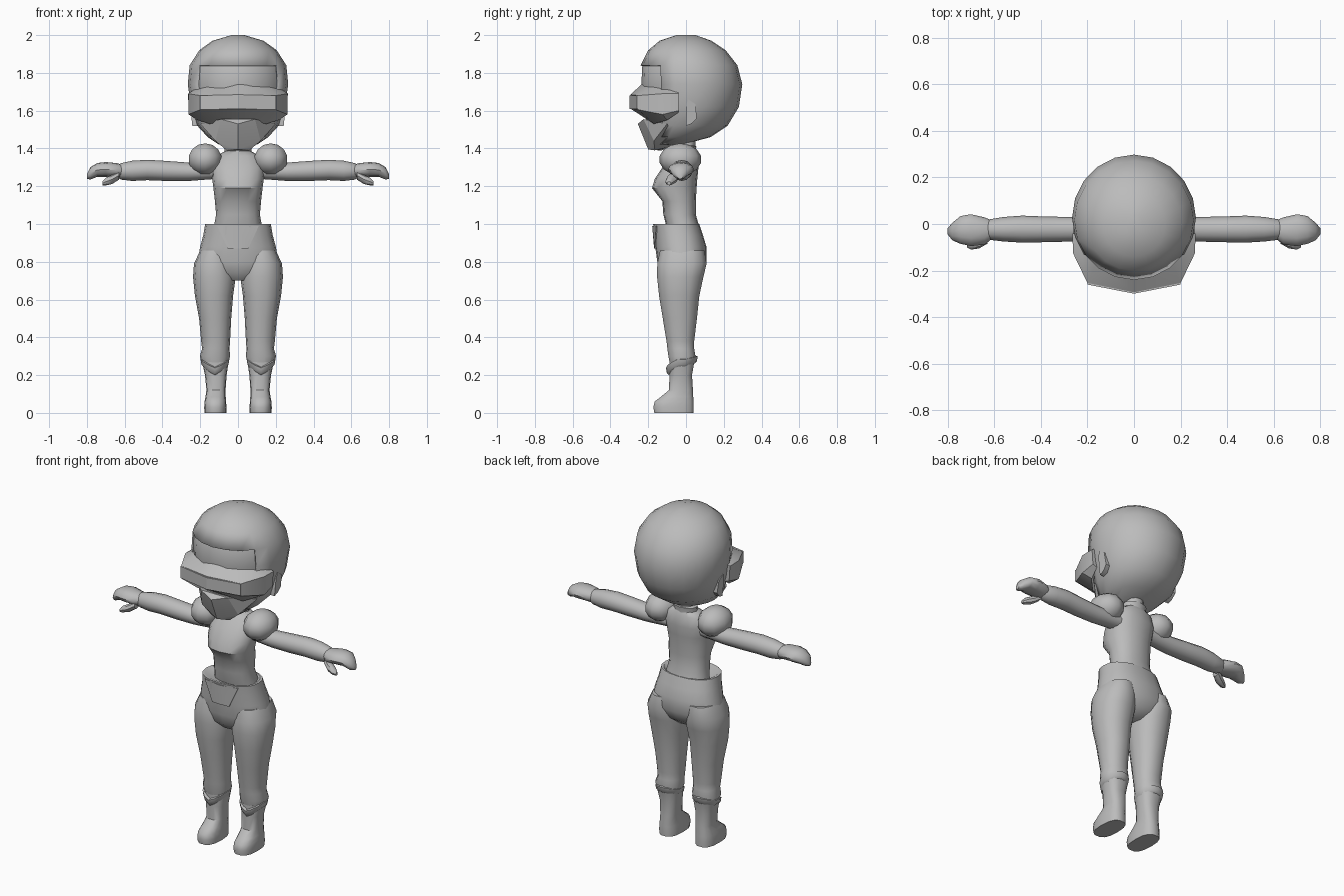
import bpy, bmesh, math
from mathutils import Vector

if "Cube" in bpy.data.objects:
    bpy.data.objects.remove(bpy.data.objects["Cube"])

grey = bpy.data.materials.new("plain_grey")
grey.diffuse_color = (0.5, 0.5, 0.5, 1)
grey.use_nodes = True
grey.node_tree.nodes["Principled BSDF"].inputs["Base Color"].default_value = grey.diffuse_color


def finish(name, bm, mirror=False, angle=40):
    bmesh.ops.recalc_face_normals(bm, faces=bm.faces)
    me = bpy.data.meshes.new(name)
    bm.to_mesh(me)
    bm.free()
    me.materials.append(grey)
    ob = bpy.data.objects.new(name, me)
    bpy.context.collection.objects.link(ob)
    bpy.ops.object.select_all(action='DESELECT')
    ob.select_set(True)
    bpy.context.view_layer.objects.active = ob
    if angle:
        bpy.ops.object.shade_smooth_by_angle(angle=math.radians(angle))
    if mirror:
        m = ob.modifiers.new("mirror", 'MIRROR')
        m.use_mirror_merge = False
    return ob


def ring_loft(rings, axis='Z', n=16, power=2.0):
    """Each ring: position along the axis, then min/max of the two other axes."""
    bm = bmesh.new()
    loops = []
    for p, a0, a1, b0, b1 in rings:
        loop = []
        for i in range(n):
            t = math.tau * i / n
            c, s = math.cos(t), math.sin(t)
            u = math.copysign(abs(c) ** (2 / power), c)
            v = math.copysign(abs(s) ** (2 / power), s)
            a = (a0 + a1) / 2 + u * (a1 - a0) / 2
            b = (b0 + b1) / 2 + v * (b1 - b0) / 2
            loop.append(bm.verts.new((a, b, p) if axis == 'Z' else (p, a, b)))
        loops.append(loop)
    for lo, hi in zip(loops, loops[1:]):
        for i in range(n):
            j = (i + 1) % n
            bm.faces.new((lo[i], lo[j], hi[j], hi[i]))
    bm.faces.new(loops[0])
    bm.faces.new(loops[-1])
    return bm


def hull(points, both=False):
    bm = bmesh.new()
    for x, y, z in points:
        bm.verts.new((x, y, z))
        if both and x:
            bm.verts.new((-x, y, z))
    out = bmesh.ops.convex_hull(bm, input=bm.verts)
    bmesh.ops.delete(bm, geom=[v for v in bm.verts if not v.link_faces], context='VERTS')
    return bm


# head: inner face, then a hair shell with an opening at the front
head = [(1.39, .03, -.19, -.13), (1.42, .10, -.20, -.02), (1.46, .16, -.21, .13),
        (1.52, .215, -.215, .22), (1.62, .248, -.23, .28), (1.74, .266, -.245, .298),
        (1.84, .256, -.24, .272), (1.92, .205, -.20, .21), (1.97, .135, -.14, .135),
        (2.0, .035, -.05, .05)]
k = .965
face = [(1.69 + (z - 1.69) * k, -w * k, w * k, y0 * k, y1 * k) for z, w, y0, y1 in head]
finish("face", ring_loft(face, n=20))
bm = ring_loft([(z, -w, w, y0, y1) for z, w, y0, y1 in head], n=20)
gone = [f for f in bm.faces if f.calc_center_median().y < -.12
        and f.calc_center_median().z < 1.84]
bmesh.ops.delete(bm, geom=gone, context='FACES')
hair = finish("hair", bm)
shell = hair.modifiers.new("thickness", 'SOLIDIFY')
shell.thickness, shell.offset = .012, -1

# pointed chin guard
finish("chin_guard", hull([(0, -.255, 1.53), (.09, -.225, 1.555), (.2, -.1, 1.53),
                           (.12, -.17, 1.44), (0, -.2, 1.395), (.06, -.165, 1.39),
                           (.08, -.03, 1.42)], True), angle=20)

# wrap-around visor: inner top, outer top, outer bottom, inner bottom at each station
half = [((0, -.225, 1.75), (0, -.293, 1.685), (0, -.293, 1.61), (0, -.20, 1.55)),
        ((.165, -.175, 1.725), (.20, -.253, 1.68), (.20, -.253, 1.605), (.15, -.17, 1.53)),
        ((.235, -.09, 1.71), (.262, -.125, 1.69), (.262, -.125, 1.58), (.215, -.10, 1.55)),
        ((.24, -.04, 1.70), (.264, -.04, 1.69), (.258, -.04, 1.60), (.23, -.04, 1.59))]
stations = [[(-x, y, z) for x, y, z in s] for s in half[:0:-1]] + half
bm = bmesh.new()
cols = [[bm.verts.new(p) for p in s] for s in stations]
for a, b in zip(cols, cols[1:]):
    for i in range(4):
        j = (i + 1) % 4
        bm.faces.new((a[i], a[j], b[j], b[i]))
bm.faces.new(cols[0])
bm.faces.new(cols[-1])
finish("visor", bm, angle=30)

# raised lens plate on the visor front
bm = bmesh.new()
rows = [[bm.verts.new((x, y + d, z)) for d, z in
         ((0, 1.61), (0, 1.68), (.008, 1.68), (.008, 1.61))]
        for x, y in ((-.2, -.26), (0, -.299), (.2, -.26))]
for a, b in zip(rows, rows[1:]):
    for i in range(4):
        j = (i + 1) % 4
        bm.faces.new((a[i], a[j], b[j], b[i]))
bm.faces.new(rows[0])
bm.faces.new(rows[-1])
finish("lens_plate", bm, angle=0)

# ears
ear = [(0, 1.63), (.012, 1.66), (.05, 1.635), (.057, 1.56), (.03, 1.53), (0, 1.52)]
finish("ear", hull([(.215, y, z) for y, z in ear] +
                   [(.25 + (z - 1.6) * .1, y, z) for y, z in ear]), True, 30)

# neck, collar and upper body
finish("neck", ring_loft([(1.32, -.055, .055, -.045, .05), (1.46, -.05, .05, -.035, .05)], n=12))
finish("collar", ring_loft([(1.33, -.075, .075, -.075, .055), (1.37, -.07, .07, -.055, .05),
                            (1.41, -.073, .073, -.045, .055),
                            (1.415, -.055, .055, -.035, .045)], n=12))
body = [(.97, .13, -.10, .075), (1.05, .116, -.12, .052), (1.12, .122, -.125, .052),
        (1.19, .13, -.18, .056), (1.24, .137, -.165, .06), (1.30, .14, -.125, .066),
        (1.36, .115, -.08, .06), (1.39, .06, -.045, .045)]
finish("torso", ring_loft([(z, -w, w, y0, y1) for z, w, y0, y1 in body], power=2.3))

# hips with a flared open waistband
hips = [(.70, .07, -.10, .03), (.74, .15, -.14, .08), (.80, .215, -.152, .108),
        (.88, .20, -.163, .108), (.94, .184, -.168, .09), (1.0, .174, -.174, .07),
        (1.0, .160, -.160, .062), (.97, .12, -.10, .05)]
finish("hips", ring_loft([(z, -w, w, y0, y1) for z, w, y0, y1 in hips], n=20, power=2.3))

# front waist panel
bm = bmesh.new()
spots = [(-.11, -.158, .99), (0, -.179, .99), (.11, -.158, .99),
         (.055, -.166, .87), (0, -.169, .87), (-.055, -.166, .87)]
front = [bm.verts.new(p) for p in spots]
back = [bm.verts.new((x, y + .009, z)) for x, y, z in spots]
for a in (front, back):
    bm.faces.new((a[0], a[1], a[4], a[5]))
    bm.faces.new((a[1], a[2], a[3], a[4]))
for i in range(6):
    j = (i + 1) % 6
    bm.faces.new((front[i], front[j], back[j], back[i]))
finish("waist_panel", bm)

# trouser legs
leg = [(.86, .04, .20, -.14, .10), (.79, .02, .233, -.155, .112), (.72, .012, .238, -.156, .095),
       (.62, .026, .228, -.145, .073), (.50, .036, .206, -.125, .06), (.38, .042, .195, -.105, .045),
       (.34, .045, .19, -.10, .045), (.30, .042, .202, -.095, .052), (.25, .055, .185, -.085, .04)]
finish("trouser_leg", ring_loft(leg, n=14, power=2.2), True)

# boots
boot = [(0, .062, .178, -.170, .042), (.03, .061, .179, -.175, .043), (.06, .063, .177, -.168, .042),
        (.085, .065, .172, -.135, .040), (.12, .066, .167, -.092, .038),
        (.20, .060, .175, -.088, .033), (.27, .050, .190, -.088, .045)]
finish("boot", ring_loft(boot, n=14, power=2.6), True)

# boot cuffs: slanted bands that dip to a point at the front
bm = bmesh.new()
n = 14
band = []
for i in range(n):
    t = math.tau * i / n + math.pi / 2
    c, s = math.cos(t), math.sin(t)
    z = .262 + .022 * s + (.03 * (abs(c) - .6) if s < 0 else 0)
    band.append([bm.verts.new((.122 + c * r * .93, -.022 + s * r, z + d))
                 for r, d in ((.068, -.022), (.079, -.012), (.084, .016), (.068, .02))])
for i in range(n):
    a, b = band[i], band[(i + 1) % n]
    for q in range(4):
        w = (q + 1) % 4
        bm.faces.new((a[q], a[w], b[w], b[q]))
finish("boot_cuff", bm, True)

# shoulder pads
bm = bmesh.new()
bmesh.ops.create_uvsphere(bm, u_segments=10, v_segments=7, radius=1)
for v in bm.verts:
    v.co = Vector((.174 + v.co.x * .093, -.03 + v.co.y * .112, 1.342 + v.co.z * .085))
finish("shoulder_pad", bm, True)

# arms and mitten hands
arm = [(.10, -.07, .03, 1.24, 1.32), (.26, -.075, .03, 1.228, 1.325), (.38, -.078, .032, 1.228, 1.334),
       (.48, -.08, .036, 1.232, 1.34), (.56, -.075, .03, 1.228, 1.335), (.62, -.068, .02, 1.235, 1.322),
       (.64, -.055, .01, 1.25, 1.31)]
finish("arm", ring_loft(arm, 'X', 12), True)
hand = [(.60, -.055, .01, 1.25, 1.31), (.64, -.088, .028, 1.245, 1.322), (.70, -.095, .042, 1.25, 1.328),
        (.745, -.085, .034, 1.25, 1.323), (.78, -.07, .005, 1.236, 1.302),
        (.80, -.045, -.018, 1.238, 1.265)]
finish("hand", ring_loft(hand, 'X', 12), True)
thumb = [(.63, -.085, -.03, 1.235, 1.28), (.665, -.105, -.045, 1.212, 1.262),
         (.70, -.11, -.065, 1.204, 1.244), (.718, -.10, -.08, 1.205, 1.225)]
finish("thumb", ring_loft(thumb, 'X', 8), True)
